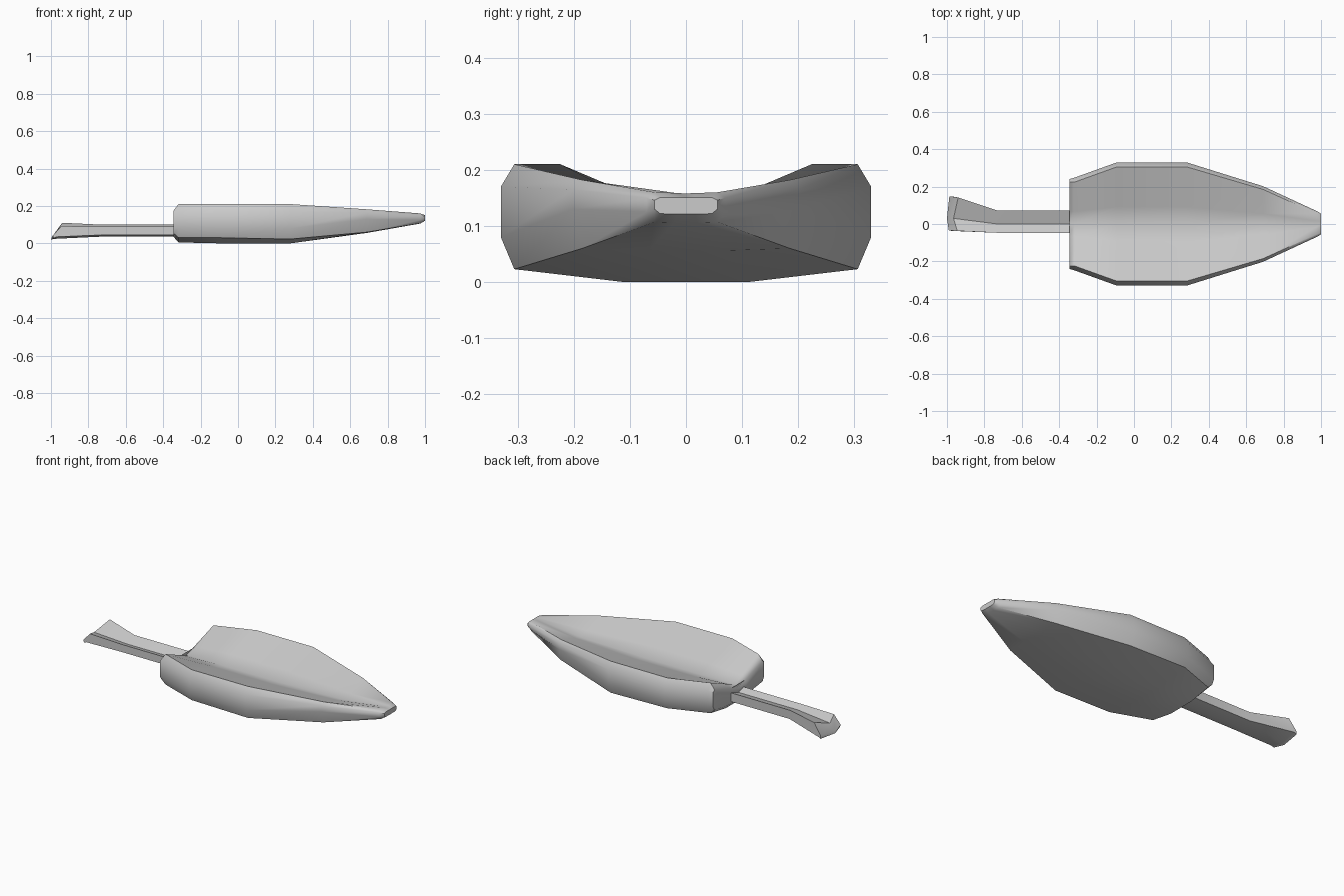
import bpy, bmesh

if "Cube" in bpy.data.objects:
    bpy.data.objects.remove(bpy.data.objects["Cube"])


def loft(name, rings, angle):
    """Skin a list of closed rings of 3D points and cap both ends."""
    bm = bmesh.new()
    loops = [[bm.verts.new(p) for p in ring] for ring in rings]
    n = len(rings[0])
    for a, b in zip(loops, loops[1:]):
        for i in range(n):
            j = (i + 1) % n
            bm.faces.new((a[i], a[j], b[j], b[i]))
    bm.faces.new(loops[0])
    bm.faces.new(loops[-1])
    bmesh.ops.triangulate(bm, faces=[f for f in bm.faces if len(f.verts) > 4])
    bmesh.ops.recalc_face_normals(bm, faces=bm.faces)
    mesh = bpy.data.meshes.new(name)
    bm.to_mesh(mesh)
    bm.free()
    obj = bpy.data.objects.new(name, mesh)
    bpy.context.collection.objects.link(obj)
    bpy.ops.object.select_all(action='DESELECT')
    obj.select_set(True)
    bpy.context.view_layer.objects.active = obj
    bpy.ops.object.shade_smooth_by_angle(angle=angle)
    return obj


def blade_ring(x, w, rim, top, hi, lo, edge, bottom, mid):
    """Symmetric section: valley, rim, bevelled side, shallow keel."""
    inner = w - rim
    half = [(inner * 0.3, mid + (top - mid) * 0.3), (inner, top), (w, hi),
            (w, lo), (inner, edge), (inner * 0.36, bottom)]
    pts = [(0, mid)] + half + [(-y, z) for y, z in reversed(half)]
    return [(x, y, z) for y, z in pts]


# Broad hollowed blade, tapering to the blunt tip
blade_sections = [
    # x, half width, rim, top, side high, side low, edge, bottom, valley
    (-0.345, 0.24, 0.015, 0.175, 0.165, 0.08, 0.055, 0.035, 0.105),
    (-0.318, 0.248, 0.024, 0.21, 0.17, 0.08, 0.03, 0.005, 0.115),
    (-0.09, 0.33, 0.024, 0.21, 0.17, 0.08, 0.03, 0.0, 0.115),
    (0.28, 0.33, 0.024, 0.21, 0.17, 0.08, 0.023, 0.0, 0.115),
    (0.69, 0.202, 0.017, 0.182, 0.165, 0.13, 0.06, 0.056, 0.125),
    (0.975, 0.07, 0.014, 0.16, 0.15, 0.125, 0.107, 0.106, 0.158),
    (1.0, 0.056, 0.01, 0.151, 0.146, 0.13, 0.122, 0.121, 0.151),
]
loft("blade", [blade_ring(*s) for s in blade_sections], 0.85)

# Channelled handle with a flared, slanted end
stem = [(-0.047, 0.045), (-0.047, 0.09), (0, 0.075),
        (0.072, 0.1), (0.072, 0.048), (0, 0.036)]
flare = [(-0.037, 0.035), (-0.037, 0.092), (0.03, 0.07),
         (0.142, 0.11), (0.147, 0.035), (0.03, 0.024)]
handle = [[(x, y, z) for y, z in stem] for x in (-0.30, -0.73)]
flare_x = (-0.97, -0.945, -0.965, -0.94, -0.97, -0.985)
handle.append([(x, y, z) for x, (y, z) in zip(flare_x, flare)])
handle.append([(-0.985, -0.035, 0.028), (-0.99, -0.035, 0.042),
               (-0.995, 0.03, 0.034), (-0.987, 0.148, 0.045),
               (-0.987, 0.148, 0.028), (-1.0, 0.03, 0.02)])
loft("handle", handle, 0.45)
